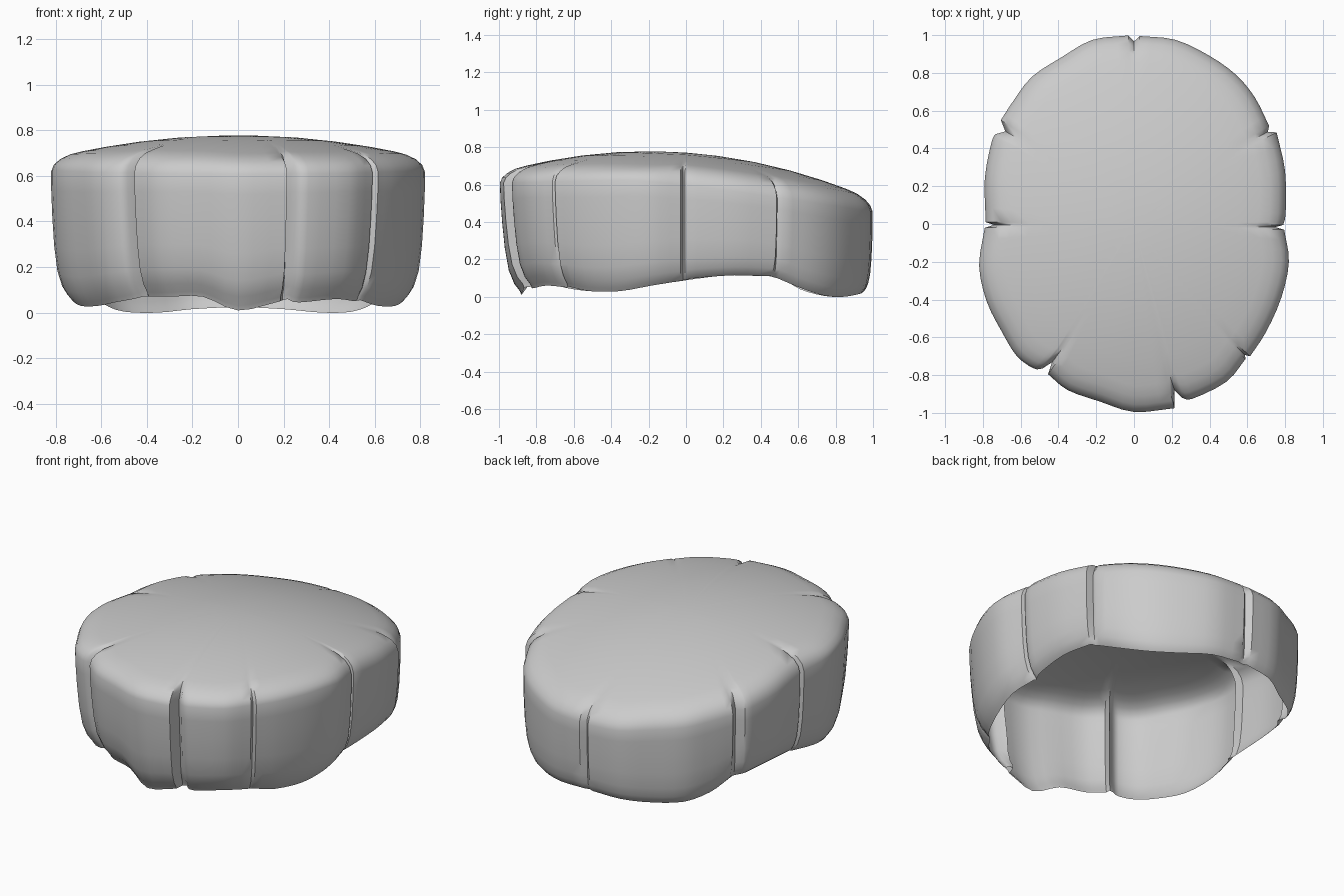
import bpy, bmesh
from mathutils import Vector

if "Cube" in bpy.data.objects:
    bpy.data.objects.remove(bpy.data.objects["Cube"])

# Rim panels between creases, counter-clockwise from front: (x, y, hem height)
PANELS = [
    [(-.455, -.795, .07), (-.35, -.88, .07), (-.18, -.94, .07), (0, -.995, .01), (.215, -.975, .05)],
    [(.255, -.92, .06), (.31, -.925, .045), (.49, -.835, .06), (.59, -.715, .05)],
    [(.615, -.70, .055), (.70, -.57, .03), (.78, -.39, .03), (.82, -.2, .06), (.795, -.03, .085)],
    [(.79, -.005, .09), (.803, .06, .10), (.80, .28, .115), (.755, .485, .11)],
    [(.715, .52, .10), (.64, .67, .04), (.54, .79, .005), (.4, .89, 0), (.22, .975, .015), (.03, .995, .025)],
    [(-.03, .998, .025), (-.22, .975, .015), (-.38, .885, 0), (-.54, .78, .005), (-.64, .65, .04), (-.705, .55, .10)],
    [(-.735, .475, .11), (-.755, .43, .11), (-.79, .24, .115), (-.785, .01, .09)],
    [(-.79, -.02, .085), (-.82, -.22, .06), (-.78, -.41, .03), (-.70, -.57, .03), (-.62, -.70, .045), (-.53, -.765, .06), (-.485, -.765, .07)],
]
DEPTH = [.07, .02, .045, .03, .03, .045, .045, .06]   # crease after each panel


def crown(x, y):
    return .778 - .18 * (y + .2) ** 2 - .15 * x * x


def rim_height(y):
    return .615 - .035 * y - .09 * max(0, y + .3) ** 1.3 - .06 * max(0, -y - .3)


def spline(pts, steps=3):
    p = [Vector(v) for v in pts]
    p = [2 * p[0] - p[1]] + p + [2 * p[-1] - p[-2]]
    out = []
    for i in range(1, len(p) - 2):
        a, b, c, d = p[i - 1:i + 3]
        for k in range(steps):
            t = k / steps
            out.append(.5 * (2 * b + (c - a) * t + (2 * a - 5 * b + 4 * c - d) * t * t
                             + (3 * b - a - 3 * c + d) * t ** 3))
    return out + [p[-2]]


# Columns round the rim, each with its crease depth
columns = []
for i, panel in enumerate(PANELS):
    columns += [(v, 0) for v in spline(panel)]
    end, start = Vector(panel[-1]), Vector(PANELS[(i + 1) % len(PANELS)][0])
    columns.append(((end + start) / 2, DEPTH[i]))


def column_points(p, depth):
    x, y, hem = p
    inward = -Vector((x, y * .8)).normalized()
    rim = rim_height(y)
    taper = .085 + .03 * max(0, -y) - .035 * max(0, y)
    lean = .03 * max(0, -y)
    pts = []
    # Wall: (height share, inset share, crease share)
    for h, s, c in [(0, 1, .3), (.035, .75, .45), (.1, .5, .6), (.22, .27, .8), (.42, .12, 1), (.65, .04, 1), (.85, 0, 1), (1, 0, 1)]:
        q = Vector((x, y)) + inward * (s * taper + lean * (1 - h) * .7 * (s < 1) + c * depth)
        pts.append((q.x, q.y, hem + (rim - hem) * h))
    # Rounded shoulder: (inset, blend towards the crown, crease share)
    for s, b, c in [(.012, .48, 1), (.04, .8, .85), (.085, .97, .6), (.14, 1, .25)]:
        q = Vector((x, y)) + inward * (s + c * depth)
        top = crown(q.x, q.y)
        pts.append((q.x, q.y, rim + (top - rim) * b - depth * .35 * c))
    # Crown
    base = Vector((x, y)) + inward * .14
    for k in (.85, .65, .43, .2):
        q = base * k
        pts.append((q.x, q.y, crown(q.x, q.y)))
    return pts


bm = bmesh.new()
grid = [[bm.verts.new(v) for v in column_points(p, d)] for p, d in columns]
centre = bm.verts.new((0, 0, crown(0, 0)))
for a, b in zip(grid, grid[1:] + grid[:1]):
    for j in range(len(a) - 1):
        bm.faces.new((a[j], b[j], b[j + 1], a[j + 1]))
    bm.faces.new((a[-1], b[-1], centre))
mesh = bpy.data.meshes.new("creased_cap")
bm.to_mesh(mesh)
bm.free()

# Open, creased cap shell
cap = bpy.data.objects.new("creased_cap", mesh)
bpy.context.collection.objects.link(cap)
bpy.context.view_layer.objects.active = cap
cap.select_set(True)
bpy.ops.object.shade_smooth_by_angle(angle=0.7)
